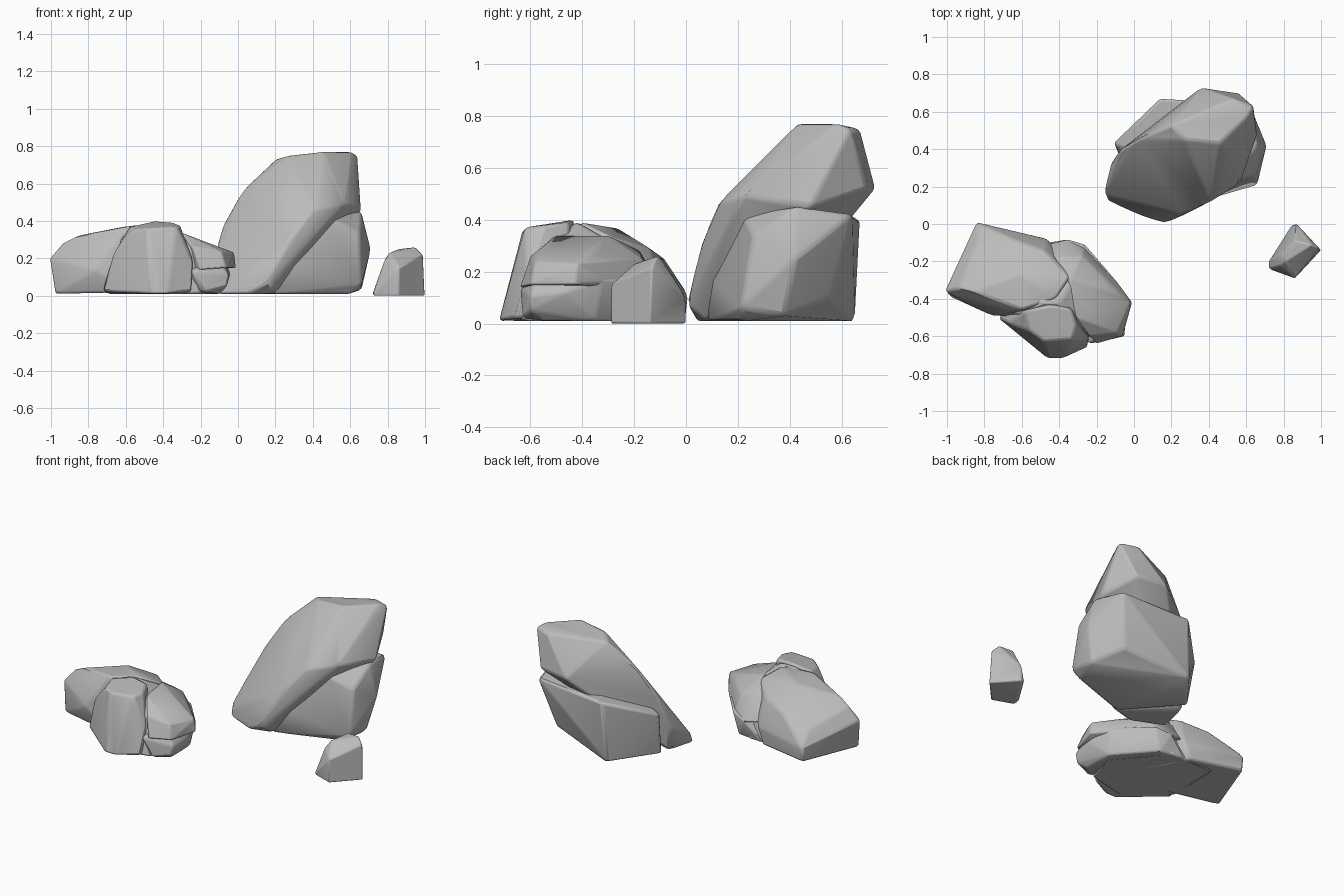
import bpy
import bmesh
from math import radians

default_cube = bpy.data.objects.get("Cube")
if default_cube:
    bpy.data.objects.remove(default_cube, do_unlink=True)

# One plain stone colour
stone = bpy.data.materials.new("grey stone")
stone.use_nodes = True
stone_colour = (0.5, 0.5, 0.5, 1)
stone.diffuse_color = stone_colour
stone.node_tree.nodes["Principled BSDF"].inputs["Base Color"].default_value = stone_colour

CENTIMETRE = 0.01


def make_boulder(name, corners, softness=1.4):
    """Wrap a faceted skin around a few corner points, then round its edges."""
    mesh = bpy.data.meshes.new(name)
    bm = bmesh.new()
    for corner in corners:
        bm.verts.new([value * CENTIMETRE for value in corner])
    hull = bmesh.ops.convex_hull(bm, input=bm.verts[:], use_existing_faces=False)
    loose = set(hull["geom_interior"] + hull["geom_unused"])
    loose_verts = [item for item in loose if isinstance(item, bmesh.types.BMVert)]
    bmesh.ops.delete(bm, geom=loose_verts, context="VERTS")

    # Merge nearly flat neighbours into broad chiselled facets
    bmesh.ops.dissolve_limit(bm, angle_limit=radians(6), verts=bm.verts[:], edges=bm.edges[:])
    bmesh.ops.recalc_face_normals(bm, faces=bm.faces[:])
    bm.to_mesh(mesh)
    bm.free()
    mesh.materials.append(stone)

    boulder = bpy.data.objects.new(name, mesh)
    bpy.context.collection.objects.link(boulder)
    bevel = boulder.modifiers.new("worn edges", "BEVEL")
    bevel.width = softness * CENTIMETRE
    bevel.segments = 2
    bevel.limit_method = "ANGLE"
    bevel.angle_limit = radians(14)

    bpy.ops.object.select_all(action="DESELECT")
    boulder.select_set(True)
    bpy.context.view_layer.objects.active = boulder
    bpy.ops.object.shade_smooth_by_angle(angle=radians(32))
    return boulder


# Tall rock: a leaning slab resting on a broad block with an undercut back corner
make_boulder("tall_rock_leaning_slab", [
    (-14, 12, 1), (5, 4, 1), (20, 8, 1), (-16, 17, 8), (17, 0, 8), (-10, 32, 2),
    (-12, 33, 18), (28, 6, 31), (41, 12, 46), (57, 22, 49),
    (-8, 39, 38), (2, 45, 56), (20, 53, 73), (27, 45, 75),
    (46, 43, 77), (61, 58, 77), (64, 63, 75), (53, 67, 75),
    (36, 73, 52), (56, 70, 52), (66, 48, 45),
])
make_boulder("tall_rock_base_block", [
    (20, 8, 1), (60, 22, 1), (12, 65, 1), (-9, 38, 2), (66, 38, 3), (54, 56, 10),
    (25, 9, 18), (66, 21, 6), (65, 26, 34), (71, 42, 25),
    (66, 42, 45), (62, 64, 42), (14, 67, 40), (-11, 43, 30),
    (48, 22, 42),
])

# Low rock: rounded body, front bulge and a notched ledge around a solid core
make_boulder("low_rock_body", [
    (-98, -39, 1), (-84, 0, 2), (-50, -8, 1), (-35, -35, 1), (-58, -50, 2),
    (-101, -36, 20), (-84, 1, 11), (-76, -49, 14), (-46, -8, 12),
    (-94, -34, 28), (-83, -8, 20), (-86, -36, 32), (-60, -46, 37),
    (-64, -8, 25), (-61, -27, 37), (-42, -40, 39), (-34, -28, 33), (-48, -14, 29),
])
make_boulder("low_rock_core", [
    (-72, -48, 2), (-46, -68, 1), (-20, -62, 1), (-12, -40, 1), (-38, -10, 1), (-70, -10, 1),
    (-62, -48, 32), (-50, -42, 39), (-40, -42, 39), (-30, -52, 33),
    (-32, -30, 32), (-42, -16, 26), (-24, -58, 26),
])
make_boulder("low_rock_front_bulge", [
    (-73, -50, 2), (-46, -72, 1), (-38, -72, 1), (-25, -66, 2), (-28, -45, 2),
    (-67, -53, 22), (-24, -61, 19), (-46, -66, 24), (-35, -66, 24),
    (-56, -57, 35), (-48, -63, 36), (-33, -62, 37), (-31, -54, 38),
    (-34, -45, 39), (-45, -43, 40), (-58, -46, 37),
])
make_boulder("low_rock_upper_ledge", [
    (-48, -11, 14), (-36, -8, 12), (-26, -12, 14), (-9, -31, 16),
    (-1, -42, 15), (-6, -60, 15), (-20, -64, 14),
    (-2, -42, 23), (-9, -58, 24), (-14, -34, 26), (-28, -17, 25),
    (-31, -50, 34), (-34, -30, 34), (-42, -18, 28), (-24, -60, 26),
], softness=1)
make_boulder("low_rock_lower_ledge", [
    (-48, -10, 1), (-30, -12, 1), (-10, -35, 1), (-10, -55, 1), (-18, -63, 2),
    (-36, -8, 13), (-26, -11, 16), (-8, -32, 17), (-4, -46, 12),
    (-5, -60, 11), (-6, -60, 5), (-24, -64, 13), (-50, -40, 14), (-10, -57, 20), (-8, -42, 20),
], softness=1)

# Small rock: a chipped wedge
make_boulder("small_rock", [
    (72, -20, 1), (72, -24, 0), (86, -29, 0), (100, -14, 0), (87, 0, 0), (84, -1, 1),
    (86, -29, 15), (99, -13, 22), (95, -11, 26), (87, 0, 10),
    (78, -22, 18), (81, -20, 23), (79, -16, 20), (86, -9, 25),
], softness=0.7)
